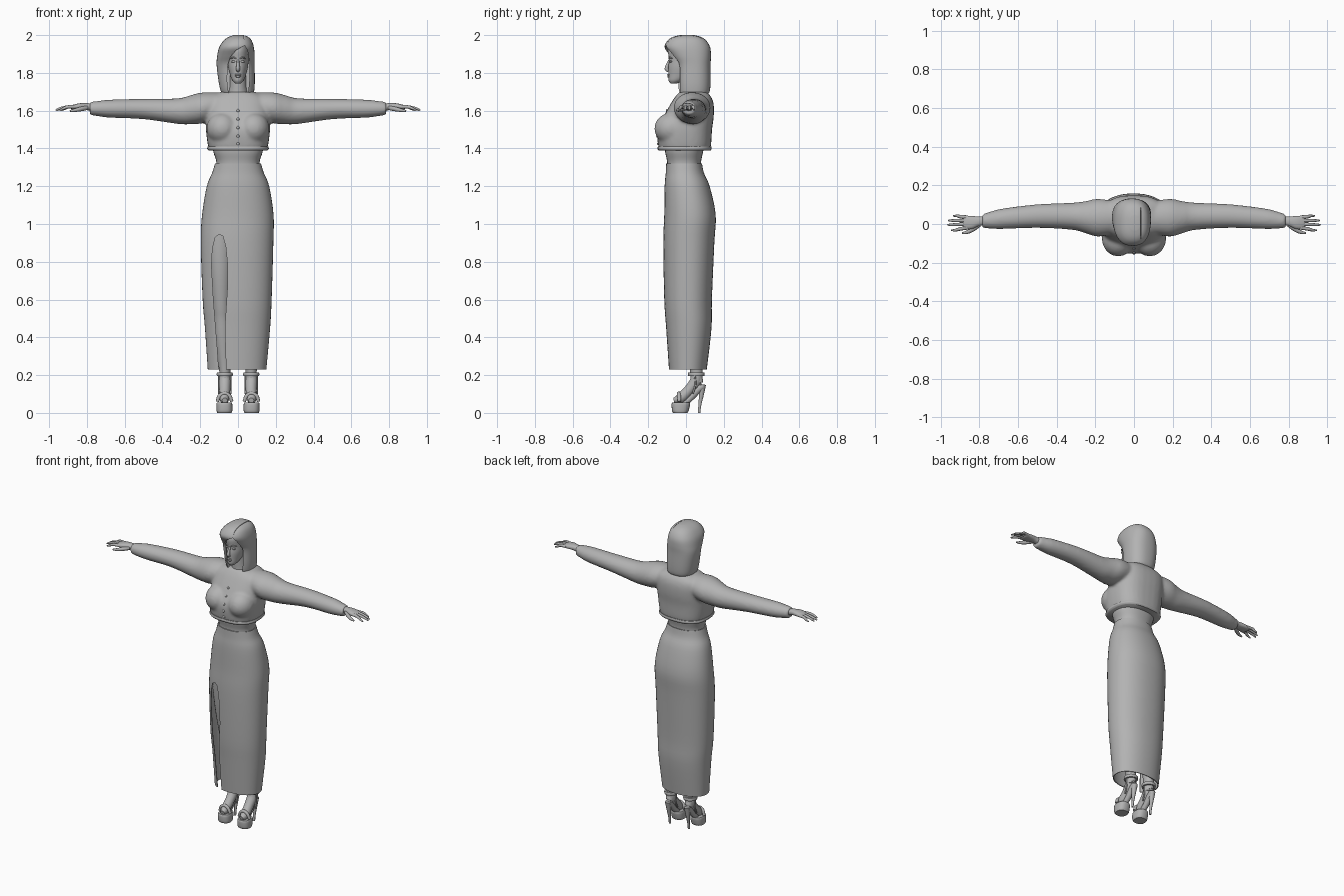
import bpy, bmesh, math
from mathutils import Vector

if "Cube" in bpy.data.objects:
    bpy.data.objects.remove(bpy.data.objects["Cube"], do_unlink=True)

grey = bpy.data.materials.new("plain grey")
grey.use_nodes = True
grey.diffuse_color = (0.45, 0.45, 0.45, 1)
grey.node_tree.nodes["Principled BSDF"].inputs["Base Color"].default_value = grey.diffuse_color
SIDES = (("left", 1), ("right", -1))


def activate(obj):
    bpy.ops.object.select_all(action='DESELECT')
    obj.select_set(True)
    bpy.context.view_layer.objects.active = obj


def finish(obj, name, angle=50):
    obj.name = name
    obj.data.materials.clear()
    obj.data.materials.append(grey)
    activate(obj)
    bpy.ops.object.shade_smooth_by_angle(angle=math.radians(angle))
    return obj


def mesh_object(name, bm):
    bmesh.ops.recalc_face_normals(bm, faces=bm.faces)
    mesh = bpy.data.meshes.new(name)
    bm.to_mesh(mesh)
    bm.free()
    obj = bpy.data.objects.new(name, mesh)
    bpy.context.collection.objects.link(obj)
    return finish(obj, name)


def refine(rings, steps=4):
    """Pass a smooth spline through the given rings."""
    rows = [Vector(r) for r in rings]
    rows = [rows[0]] + rows + [rows[-1]]
    for a, b, c, d in zip(rows, rows[1:], rows[2:], rows[3:]):
        for k in range(steps):
            t = k / steps
            yield (b * 2 + (c - a) * t + (a * 2 - b * 5 + c * 4 - d) * t ** 2
                   + (b * 3 - a - c * 3 + d) * t ** 3) / 2
    yield rows[-1]


def loft(name, rings, axis="z", side=1, power=2.0, caps=True, count=32):
    """Rings are (position, low a, high a, low b, high b) along the axis."""
    bm = bmesh.new()
    loops = []
    for t, a0, a1, b0, b1 in refine(rings):
        loop = []
        for i in range(count):
            angle = math.tau * i / count
            u, v = (math.copysign(abs(w) ** (2 / power), w)
                    for w in (math.cos(angle), math.sin(angle)))
            a, b = (a0 + a1 + (a1 - a0) * u) / 2, (b0 + b1 + (b1 - b0) * v) / 2
            x, y, z = (a, b, t) if axis == "z" else (t, a, b)
            loop.append(bm.verts.new((x * side, y, z)))
        loops.append(loop)
    for low, high in zip(loops, loops[1:]):
        for i in range(count):
            j = (i + 1) % count
            bm.faces.new((low[i], low[j], high[j], high[i]))
    if caps:
        bm.faces.new(loops[0])
        bm.faces.new(loops[-1])
    return mesh_object(name, bm)


def tube(name, points, side=1):
    """Tapered round tube; points are (x, y, z, radius)."""
    curve = bpy.data.curves.new(name, 'CURVE')
    curve.dimensions = '3D'
    curve.bevel_depth = 1
    curve.bevel_resolution = 3
    curve.use_fill_caps = True
    spline = curve.splines.new('POLY')
    path = list(refine(points, 3))
    spline.points.add(len(path) - 1)
    for p, (x, y, z, r) in zip(spline.points, path):
        p.co = (x * side, y, z, 1)
        p.radius = r
    obj = bpy.data.objects.new(name, curve)
    bpy.context.collection.objects.link(obj)
    activate(obj)
    bpy.ops.object.convert(target='MESH')
    return finish(bpy.context.object, name)


def ball(name, place, size):
    bpy.ops.mesh.primitive_uv_sphere_add(segments=20, ring_count=12, location=place)
    obj = bpy.context.object
    obj.scale = size
    bpy.ops.object.transform_apply(location=True, rotation=True, scale=True)
    return finish(obj, name)


def cut(obj, outline, y0, y1):
    """Cut an outline, drawn in x and z, out of the object between two depths."""
    bm = bmesh.new()
    face = bm.faces.new([bm.verts.new((x, y0, z)) for x, z in outline])
    made = bmesh.ops.extrude_face_region(bm, geom=[face])
    verts = [g for g in made["geom"] if isinstance(g, bmesh.types.BMVert)]
    bmesh.ops.translate(bm, verts=verts, vec=(0, y1 - y0, 0))
    cutter = mesh_object("cutter", bm)
    cutter.hide_render = True
    mod = obj.modifiers.new("cut", 'BOOLEAN')
    mod.operation, mod.solver, mod.object = 'DIFFERENCE', 'EXACT', cutter
    activate(obj)
    bpy.ops.object.modifier_apply(modifier=mod.name)
    bpy.data.objects.remove(cutter, do_unlink=True)
    return finish(obj, obj.name, 40)


# Long skirt: hollow shell with a slit over the right leg
skirt = loft("skirt", [(.23, -.16, .15, -.09, .11), (.45, -.175, .17, -.105, .135),
                       (.6, -.187, .178, -.115, .137), (.9, -.197, .187, -.12, .15),
                       (1.05, -.19, .188, -.115, .157), (1.2, -.165, .165, -.113, .125),
                       (1.27, -.137, .137, -.107, .095), (1.32, -.122, .122, -.105, .085)],
             power=2.2, caps=False, count=48)
shell = skirt.modifiers.new("cloth", 'SOLIDIFY')
shell.thickness, shell.offset = .006, -1
activate(skirt)
bpy.ops.object.modifier_apply(modifier=shell.name)
cut(skirt, [(-.1, .2), (-.11, .35), (-.13, .6), (-.14, .78), (-.135, .87), (-.12, .93),
            (-.1, .945), (-.08, .935), (-.065, .88), (-.055, .78), (-.055, .68),
            (-.07, .45), (-.062, .2)], -.3, .01)

# Bare waist and neck
loft("waist", [(1.28, -.12, .12, -.1, .08), (1.33, -.115, .115, -.1, .08),
               (1.38, -.13, .13, -.11, .09), (1.42, -.135, .135, -.11, .1)], power=2.3)
loft("neck", [(1.64, -.075, .075, -.04, .1), (1.69, -.055, .055, -.03, .09),
              (1.74, -.045, .045, -.03, .075), (1.82, -.045, .045, -.03, .075)])

# Cropped blouse: body, bust and sleeves fused into one smooth garment
blouse_parts = [loft("blouse", [(1.39, -.15, .15, -.138, .125), (1.42, -.16, .16, -.148, .133),
                                (1.5, -.17, .17, -.152, .138), (1.57, -.168, .168, -.118, .147),
                                (1.63, -.165, .165, -.085, .147), (1.67, -.15, .15, -.06, .135),
                                (1.7, -.09, .09, -.035, .11)], power=2.6)]
for word, s in SIDES:
    blouse_parts.append(ball("bust", (.082 * s, -.075, 1.505), (.085, .093, .085)))
    blouse_parts.append(loft("sleeve", [
        (.06, -.04, .11, 1.57, 1.695), (.18, -.065, .13, 1.535, 1.697),
        (.25, -.048, .118, 1.528, 1.682), (.32, -.03, .11, 1.53, 1.665),
        (.5, -.02, .102, 1.555, 1.663), (.68, -.026, .08, 1.563, 1.658),
        (.75, -.024, .062, 1.572, 1.65), (.785, -.019, .05, 1.577, 1.646)], "x", s))
activate(blouse_parts[0])
for part in blouse_parts:
    part.select_set(True)
bpy.ops.object.join()
blouse = bpy.context.object
fuse = blouse.modifiers.new("fuse", 'REMESH')
fuse.mode, fuse.voxel_size, fuse.use_smooth_shade = 'VOXEL', .009, True
soften = blouse.modifiers.new("soften", 'SMOOTH')
soften.factor, soften.iterations = .5, 6
loft("blouse_hem", [(1.388, -.155, .155, -.144, .13), (1.398, -.163, .163, -.151, .136),
                    (1.41, -.16, .16, -.149, .134)], power=2.6)

# Buttons resting on the front of the blouse
ready = blouse.evaluated_get(bpy.context.evaluated_depsgraph_get())
for z in (1.6, 1.555, 1.51, 1.465, 1.425):
    hit, spot, normal, index = ready.ray_cast((0, -1, z), (0, 1, 0))
    if hit:
        ball("button", spot, (.008, .005, .008))

# Head and facial features
loft("head", [(1.745, -.016, .016, -.083, -.045), (1.76, -.03, .03, -.092, -.01),
              (1.79, -.042, .042, -.093, .04), (1.83, -.052, .052, -.094, .07),
              (1.87, -.056, .056, -.09, .09), (1.92, -.057, .057, -.095, .095),
              (1.955, -.045, .045, -.075, .08), (1.975, -.02, .02, -.03, .04)])
tube("nose", [(0, -.087, 1.87, .006), (0, -.097, 1.845, .008), (0, -.103, 1.822, .011),
              (0, -.092, 1.81, .008)])
ball("upper_lip", (0, -.092, 1.79), (.018, .008, .005))
ball("lower_lip", (0, -.091, 1.781), (.015, .008, .006))
for word, s in SIDES:
    ball(word + "_eye", (.024 * s, -.08, 1.86), (.012, .008, .006))
    tube(word + "_eyebrow", [(.01, -.091, 1.875, .003), (.025, -.086, 1.882, .004),
                             (.042, -.069, 1.874, .002)], s)

# Shoulder-length hair with a face opening and an off-centre parting
hair = loft("hair", [(1.685, -.075, .08, -.035, .11), (1.7, -.09, .085, -.045, .125),
                     (1.75, -.102, .089, -.05, .13), (1.84, -.113, .088, -.055, .13),
                     (1.89, -.11, .088, -.085, .132), (1.935, -.1, .084, -.113, .128),
                     (1.97, -.077, .073, -.098, .108), (1.99, -.05, .055, -.07, .08),
                     (2, -.02, .03, -.03, .045)], power=2.4, count=40)
cut(hair, [(.035, 1.945), (-.01, 1.92), (-.04, 1.885), (-.055, 1.84), (-.058, 1.76),
           (-.045, 1.65), (.05, 1.65), (.06, 1.76), (.06, 1.86), (.05, 1.92)], -.3, .005)
cut(hair, [(.031, 2.05), (.037, 2.05), (.034, 1.95)], -.3, .09)

for word, s in SIDES:
    # Hand: palm, four spread fingers and a thumb
    loft(word + "_palm", [(.76, -.008, .042, 1.592, 1.635), (.8, -.01, .038, 1.603, 1.64),
                          (.84, -.026, .042, 1.605, 1.639), (.875, -.026, .042, 1.606, 1.631),
                          (.885, -.02, .036, 1.611, 1.626)], "x", s, 2.3, count=20)
    for finger, y, tip_y, tip_x in (("index", -.019, -.032, .945), ("middle", 0, -.004, .965),
                                    ("ring", .018, .018, .96), ("little", .035, .042, .935)):
        tube(word + "_" + finger + "_finger", [(.86, y, 1.62, .0095), (.9, (y + tip_y) / 2, 1.62, .009),
             (tip_x - .02, tip_y, 1.611, .007), (tip_x, tip_y, 1.602, .004)], s)
    tube(word + "_thumb", [(.8, -.002, 1.615, .012), (.835, -.028, 1.608, .012),
                           (.865, -.043, 1.602, .009), (.89, -.047, 1.598, .005)], s)

    # Leg
    loft(word + "_leg", [(.16, .042, .098, .025, .09), (.23, .04, .1, .02, .088),
                         (.4, .032, .128, -.01, .098), (.5, .038, .132, -.025, .08),
                         (.57, .04, .136, -.04, .065), (.75, .025, .158, -.07, .085),
                         (.95, .01, .178, -.085, .11), (1.1, .01, .17, -.08, .11)],
         side=s, count=24)

    # Foot and platform sandal
    tube(word + "_foot", [(.07, -.064, .066, .014), (.072, -.03, .077, .028),
                          (.07, .015, .12, .029), (.07, .05, .165, .032),
                          (.07, .056, .2, .03)], s)
    tube(word + "_foot_heel", [(.07, .055, .19, .03), (.07, .072, .16, .024)], s)
    loft(word + "_platform", [(0, .034, .11, -.068, .008), (.012, .03, .113, -.074, .014),
                              (.045, .03, .114, -.076, .022), (.056, .033, .111, -.072, .02)],
         side=s, power=2.5, count=24)
    tube(word + "_arch_sole", [(.07, -.01, .05, .017), (.07, .03, .085, .018),
                               (.07, .065, .125, .021), (.07, .09, .142, .02)], s)
    tube(word + "_stiletto", [(.07, .086, .15, .021), (.07, .082, .1, .014),
                              (.07, .073, .04, .008), (.07, .069, 0, .007)], s)
    loft(word + "_ankle_strap", [(.195, .029, .111, .012, .097), (.203, .027, .113, .01, .099),
                                 (.215, .029, .111, .012, .097)], side=s, count=24)
    tube(word + "_toe_strap", [(.033, -.035, .06, .009), (.045, -.037, .09, .01),
                               (.07, -.037, .104, .01), (.098, -.037, .09, .01),
                               (.109, -.035, .06, .009)], s)
    for x in (.04, .1):
        tube(word + "_side_strap", [(x, .035, .1, .005), (x, .05, .15, .005),
                                    (x, .045, .205, .005)], s)
